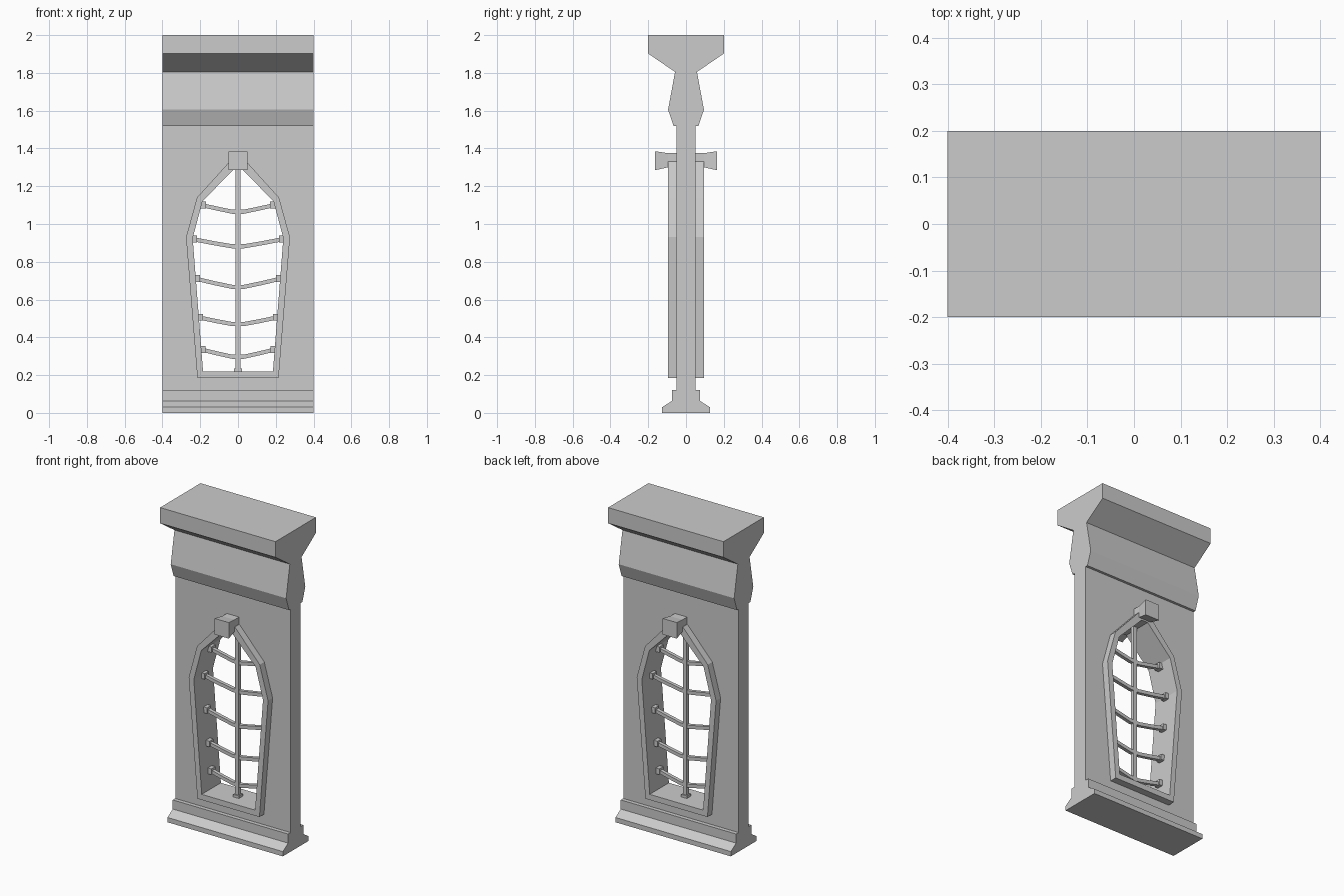
import bpy
import bmesh

cube = bpy.data.objects.get("Cube")
if cube:
    bpy.data.objects.remove(cube, do_unlink=True)

stone = bpy.data.materials.new("grey stone")
stone.use_nodes = True
GREY = (0.6, 0.6, 0.6, 1)
stone.diffuse_color = GREY
stone.node_tree.nodes["Principled BSDF"].inputs["Base Color"].default_value = GREY


def loft(name, rings, closed=False):
    """Bridge matching rings of points; cap the ends unless closed."""
    bm = bmesh.new()
    loops = [[bm.verts.new(p) for p in ring] for ring in rings]
    pairs = list(zip(loops, loops[1:]))
    if closed:
        pairs.append((loops[-1], loops[0]))
    else:
        bm.faces.new(loops[0])
        bm.faces.new(loops[-1])
    for a, b in pairs:
        for i in range(len(a)):
            j = (i + 1) % len(a)
            bm.faces.new((a[i], a[j], b[j], b[i]))
    bmesh.ops.recalc_face_normals(bm, faces=bm.faces)
    mesh = bpy.data.meshes.new(name)
    bm.to_mesh(mesh)
    bm.free()
    mesh.materials.append(stone)
    obj = bpy.data.objects.new(name, mesh)
    bpy.context.collection.objects.link(obj)
    return obj


def mirrored(half):
    return half + [(-a, z) for a, z in reversed(half)]


def at_y(outline, y):
    return [(x, y, z) for x, z in outline]


def prism(name, outline, depth):
    return loft(name, [at_y(outline, -depth), at_y(outline, depth)])


def rect(x, half_x, z0, z1):
    return [(x - half_x, z0), (x + half_x, z0), (x + half_x, z1), (x - half_x, z1)]


# Wall with plinth and cornice, one moulded profile run across the width
profile = mirrored([(0.127, 0), (0.127, 0.03), (0.075, 0.063), (0.075, 0.12),
                    (0.05, 0.12), (0.05, 1.52), (0.066, 1.52), (0.095, 1.605),
                    (0.058, 1.805), (0.2, 1.902), (0.2, 2)])
wall = loft("wall", [[(x, y, z) for y, z in profile] for x in (-0.4, 0.4)])

# Window outlines
outer = mirrored([(0.215, 0.185), (0.275, 0.93), (0.217, 1.14), (0.045, 1.33)])
inner = mirrored([(0.185, 0.22), (0.24, 0.925), (0.188, 1.12), (0.022, 1.29)])
middle = [((a + c) / 2, (b + d) / 2) for (a, b), (c, d) in zip(outer, inner)]

# Opening through the wall, its edge buried in the frame
cutter = prism("opening_cutter", middle, 0.3)
cutter.hide_render = True
cut = wall.modifiers.new("opening", 'BOOLEAN')
cut.operation = 'DIFFERENCE'
cut.solver = 'EXACT'
cut.object = cutter
bpy.context.view_layer.objects.active = wall
bpy.ops.object.modifier_apply(modifier=cut.name)
bpy.data.objects.remove(cutter, do_unlink=True)

# Window frame
F = 0.095
loft("window_frame", [at_y(outer, -F), at_y(inner, -F), at_y(inner, F), at_y(outer, F)],
     closed=True)

# Keystone flaring out on both faces
small, large = rect(0, 0.042, 1.3, 1.375), rect(0, 0.05, 1.285, 1.385)
loft("keystone", [at_y(large, -0.163), at_y(small, -F), at_y(small, F), at_y(large, 0.163)])

# Upright bar and its foot
prism("upright_bar", rect(0, 0.013, 0.21, 1.3), 0.013)
prism("upright_bar_foot", rect(0, 0.02, 0.21, 0.236), 0.02)


def opening_edge(z):
    """Half width of the opening at height z."""
    for (x0, z0), (x1, z1) in zip(inner[:3], inner[1:4]):
        if z0 <= z <= z1:
            return x0 + (x1 - x0) * (z - z0) / (z1 - z0)


# Sagging cross bars with end sockets
T = 0.011
for n, (z_mid, z_end) in enumerate([(0.297, 0.335), (0.47, 0.505), (0.667, 0.71),
                                    (0.882, 0.92), (1.065, 1.1)], 1):
    edge, sag = opening_edge(z_end), z_end - z_mid
    path = [(-edge, z_end), (-edge * 0.55, z_mid + sag * 0.45), (-0.03, z_mid)]
    path += [(-x, z) for x, z in reversed(path)]
    bar = [(x, z - T) for x, z in path] + [(x, z + T) for x, z in reversed(path)]
    prism(f"cross_bar_{n}", bar, T)
    for side, sign in (("left", 1), ("right", -1)):
        prism(f"cross_bar_socket_{side}_{n}",
              rect(sign * (edge - 0.003), 0.02, z_end - 0.017, z_end + 0.019), 0.02)
